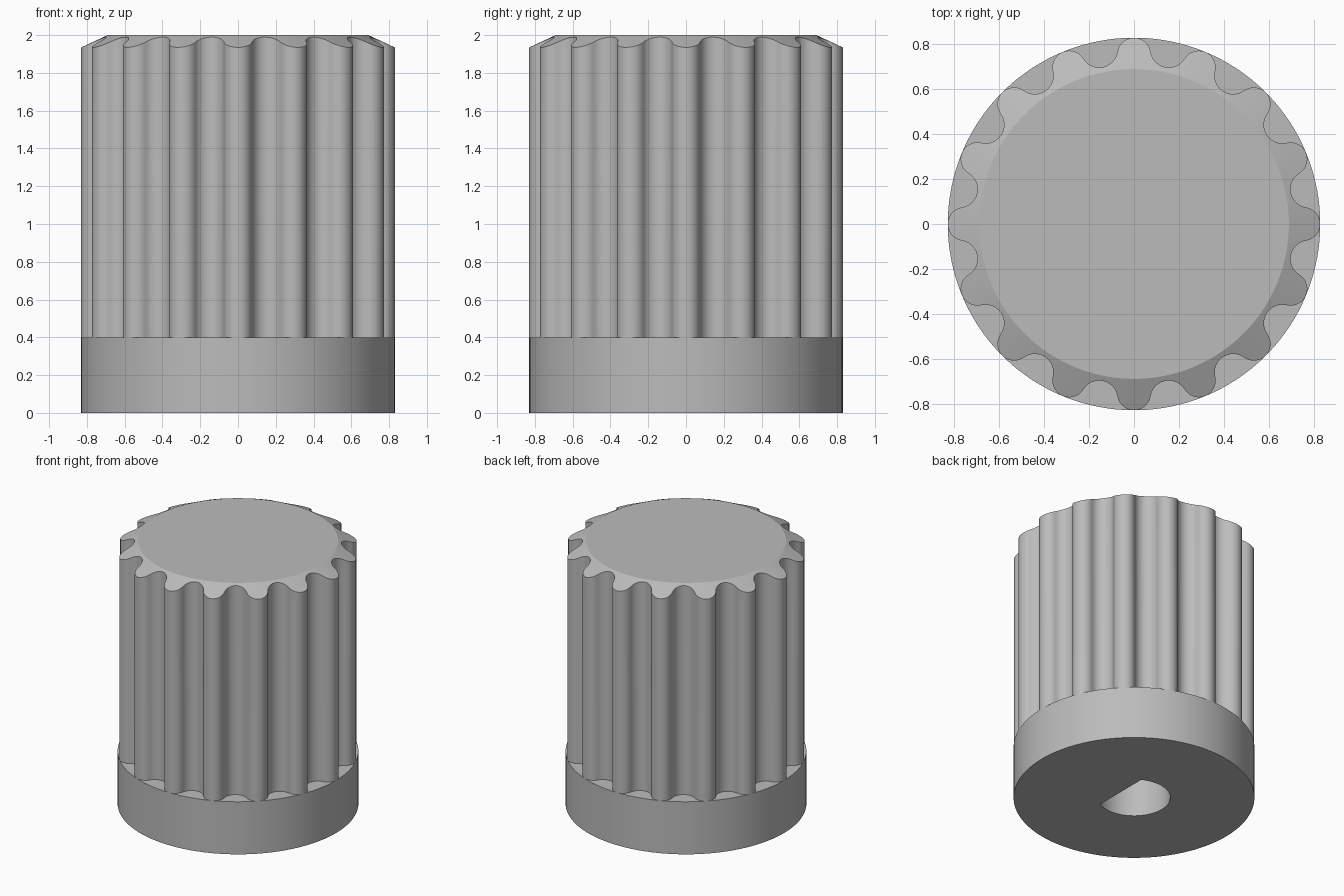
import bpy, bmesh
from math import sin, cos, acos, atan2, hypot, pi, radians

cube = bpy.data.objects.get("Cube")
if cube:
    bpy.data.objects.remove(cube)

RADIUS, HEIGHT, BASE_TOP = 0.83, 2.0, 0.4
FLUTES = 16

grey = bpy.data.materials.new("grey_plastic")
grey.use_nodes = True
colour = (0.5, 0.5, 0.5, 1)
grey.diffuse_color = colour
grey.node_tree.nodes["Principled BSDF"].inputs["Base Color"].default_value = colour


def loft(name, rings, cap_first=False, cap_last=False):
    """Join rings of equal point count, going up the outside."""
    bm = bmesh.new()
    loops = [[bm.verts.new(p) for p in ring] for ring in rings]
    for low, high in zip(loops, loops[1:]):
        for i in range(len(low)):
            j = (i + 1) % len(low)
            bm.faces.new((low[i], low[j], high[j], high[i]))
    if cap_first:
        bm.faces.new(loops[0][::-1])
    if cap_last:
        bm.faces.new(loops[-1])
    mesh = bpy.data.meshes.new(name)
    bm.to_mesh(mesh)
    bm.free()
    mesh.materials.append(grey)
    obj = bpy.data.objects.new(name, mesh)
    bpy.context.collection.objects.link(obj)
    bpy.ops.object.select_all(action="DESELECT")
    obj.select_set(True)
    bpy.context.view_layer.objects.active = obj
    bpy.ops.object.shade_smooth_by_angle(angle=radians(20))
    return obj


def arc(cx, cy, r, start, end, steps):
    """Points along an arc, leaving out the last one."""
    return [(cx + r * cos(start + (end - start) * i / steps),
             cy + r * sin(start + (end - start) * i / steps)) for i in range(steps)]


# Base collar with a D-shaped shaft hole, the flat facing +x
HOLE_R, FLAT_X, HOLE_DEPTH = 0.25, 0.12, 1.2
corner = acos(FLAT_X / HOLE_R)
angles = [corner + (2 * pi - 2 * corner) * i / 96 for i in range(96)]
angles += [-corner + 2 * corner * i / 48 for i in range(48)]


def circle(r, z):
    return [(r * cos(a), r * sin(a), z) for a in angles]


def d_shape(z):
    ring = []
    for a in angles:
        r = HOLE_R
        if cos(a) > 0:
            r = min(r, FLAT_X / cos(a))
        ring.append((r * cos(a), r * sin(a), z))
    return ring


loft("base_collar", [d_shape(HOLE_DEPTH), d_shape(0), circle(RADIUS, 0),
                     circle(RADIUS, BASE_TOP), circle(0.6, BASE_TOP)], cap_first=True)

# Fluted outline: ridge and groove arcs that meet tangentially
half = pi / FLUTES
RIDGE_R, GROOVE_AT = 0.075, 0.795
ridge_at = RADIUS - RIDGE_R
gx, gy = GROOVE_AT * cos(half), GROOVE_AT * sin(half)
groove_r = hypot(gx - ridge_at, gy) - RIDGE_R
meet = atan2(gy, gx - ridge_at)
pitch = arc(ridge_at, 0, RIDGE_R, -meet, meet, 16)
pitch += arc(gx, gy, groove_r, meet + pi, 2 * half + pi - meet, 16)
outline = []
for k in range(FLUTES):
    c, s = cos(2 * half * k), sin(2 * half * k)
    outline += [(x * c - y * s, x * s + y * c) for x, y in pitch]

# Grip with a conical bevel around the flat top
TOP_R, DROP = 0.69, 0.065


def bevel_z(x, y):
    return HEIGHT - DROP * (hypot(x, y) - TOP_R) / (RADIUS - TOP_R)


def top_rim(r):
    return [(x * r / hypot(x, y), y * r / hypot(x, y), HEIGHT) for x, y in outline]


loft("fluted_grip", [[(x, y, BASE_TOP) for x, y in outline],
                     [(x, y, bevel_z(x, y)) for x, y in outline],
                     top_rim(TOP_R)], cap_last=True)
